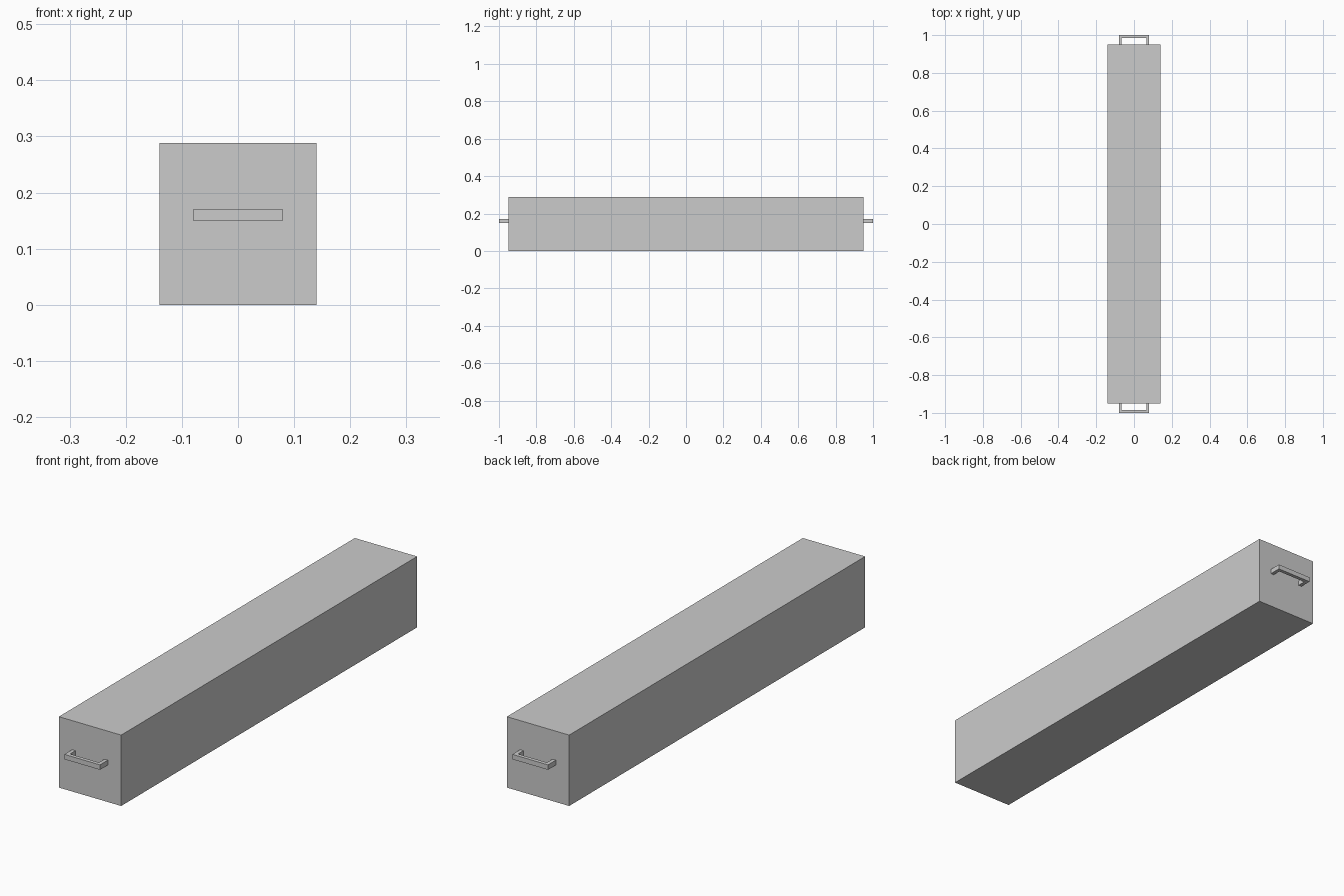
import bpy, bmesh

if "Cube" in bpy.data.objects:
    bpy.data.objects.remove(bpy.data.objects["Cube"])

def make_object(name, bm):
    bmesh.ops.recalc_face_normals(bm, faces=bm.faces)
    mesh = bpy.data.meshes.new(name)
    bm.to_mesh(mesh)
    bm.free()
    obj = bpy.data.objects.new(name, mesh)
    bpy.context.collection.objects.link(obj)
    return obj

HALF_W, HALF_L, HEIGHT = 0.14, 0.95, 0.288

# Long box body
bm = bmesh.new()
bmesh.ops.create_cube(bm, size=1)
for v in bm.verts:
    v.co.x *= 2 * HALF_W
    v.co.y *= 2 * HALF_L
    v.co.z = (v.co.z + 0.5) * HEIGHT
make_object("box_body", bm)

# U-shaped pull handle on each end: flat profile extruded upwards
def handle(name, side):
    outer, inner, tip, bar = 0.08, 0.065, 1.0, 0.985
    profile = [(-outer, HALF_L), (-outer, tip), (outer, tip), (outer, HALF_L),
               (inner, HALF_L), (inner, bar), (-inner, bar), (-inner, HALF_L)]
    bm = bmesh.new()
    face = bm.faces.new([bm.verts.new((x, side * y, 0.15)) for x, y in profile])
    ext = bmesh.ops.extrude_face_region(bm, geom=[face])
    top = [g for g in ext["geom"] if isinstance(g, bmesh.types.BMVert)]
    bmesh.ops.translate(bm, verts=top, vec=(0, 0, 0.02))
    make_object(name, bm)

handle("front_handle", -1)
handle("back_handle", 1)
